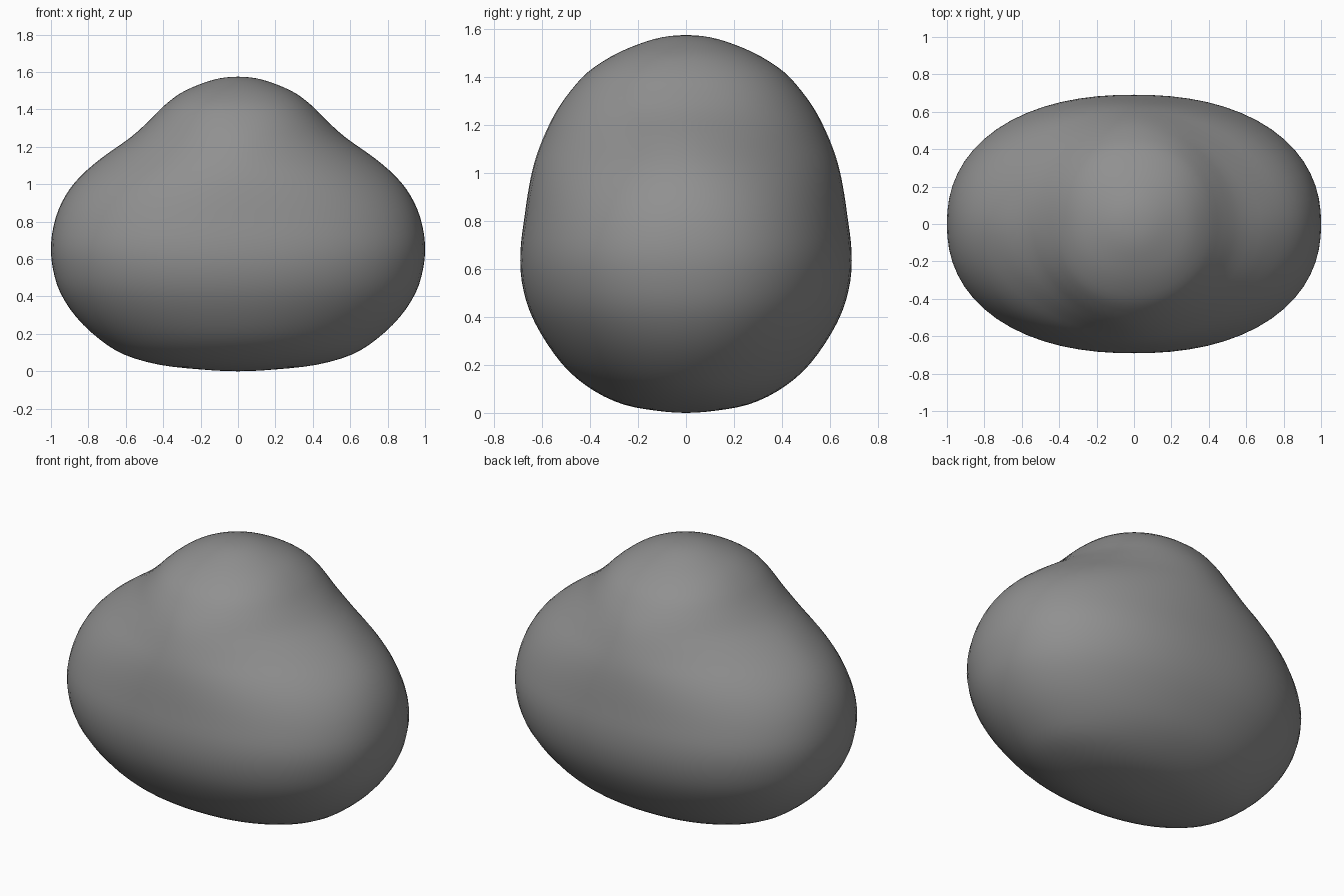
import bpy, bmesh, math

if "Cube" in bpy.data.objects:
    bpy.data.objects.remove(bpy.data.objects["Cube"])

# Horizontal sections: height, half width, half depth, roundness exponent
SECTIONS = [
    (0.00, 0.00, 0.00, 2.1), (0.01, 0.20, 0.13, 2.1), (0.035, 0.42, 0.26, 2.1),
    (0.09, 0.61, 0.38, 2.1), (0.175, 0.745, 0.49, 2.1), (0.29, 0.865, 0.58, 2.15),
    (0.42, 0.95, 0.65, 2.2), (0.55, 0.99, 0.685, 2.23), (0.68, 1.00, 0.69, 2.23),
    (0.82, 0.975, 0.673, 2.15), (0.94, 0.922, 0.655, 2.03), (1.04, 0.845, 0.633, 1.9),
    (1.14, 0.73, 0.598, 1.8), (1.25, 0.575, 0.545, 1.88), (1.34, 0.475, 0.483, 2.05),
    (1.42, 0.395, 0.41, 2.15), (1.487, 0.307, 0.31, 2.12), (1.535, 0.203, 0.204, 2.05),
    (1.566, 0.10, 0.10, 2.0), (1.575, 0.00, 0.00, 2.0),
]
SIDES, STEPS = 64, 3


def flip(s):
    return (s[0], -s[1], -s[2], s[3])


def smooth(rows, steps):
    """Interpolate the sections, mirrored past each pole for rounded ends."""
    pts = [flip(rows[1])] + rows + [flip(rows[-2])]
    out = []
    for a, b, c, d in zip(pts, pts[1:], pts[2:], pts[3:]):
        for k in range(steps):
            t = k / steps
            out.append([0.5 * (2*q + (r-p)*t + (2*p-5*q+4*r-s)*t*t + (3*q-p-3*r+s)*t**3)
                        for p, q, r, s in zip(a, b, c, d)])
    return out[1:]


# Rounded body with two side lobes and a domed top
bm = bmesh.new()
rings = []
for z, w, d, n in smooth(SECTIONS, STEPS):
    ring = []
    for i in range(SIDES):
        a = 2 * math.pi * i / SIDES
        c, s = math.cos(a), math.sin(a)
        r = (abs(c) ** n + abs(s) ** n) ** (-1 / n)
        ring.append(bm.verts.new((w * r * c, d * r * s, z)))
    rings.append(ring)
for lo, hi in zip(rings, rings[1:]):
    for i in range(SIDES):
        j = (i + 1) % SIDES
        bm.faces.new((lo[i], lo[j], hi[j], hi[i]))
bottom = bm.verts.new((0, 0, SECTIONS[0][0]))
top = bm.verts.new((0, 0, SECTIONS[-1][0]))
for i in range(SIDES):
    j = (i + 1) % SIDES
    bm.faces.new((bottom, rings[0][j], rings[0][i]))
    bm.faces.new((top, rings[-1][i], rings[-1][j]))
bmesh.ops.recalc_face_normals(bm, faces=bm.faces)
for f in bm.faces:
    f.smooth = True

mesh = bpy.data.meshes.new("lobed_body")
bm.to_mesh(mesh)
bm.free()

# Dark grey surface
grey = bpy.data.materials.new("dark_grey")
grey.diffuse_color = (0.28, 0.28, 0.28, 1)
grey.use_nodes = True
grey.node_tree.nodes["Principled BSDF"].inputs["Base Color"].default_value = grey.diffuse_color
mesh.materials.append(grey)
bpy.context.collection.objects.link(bpy.data.objects.new("lobed_body", mesh))
